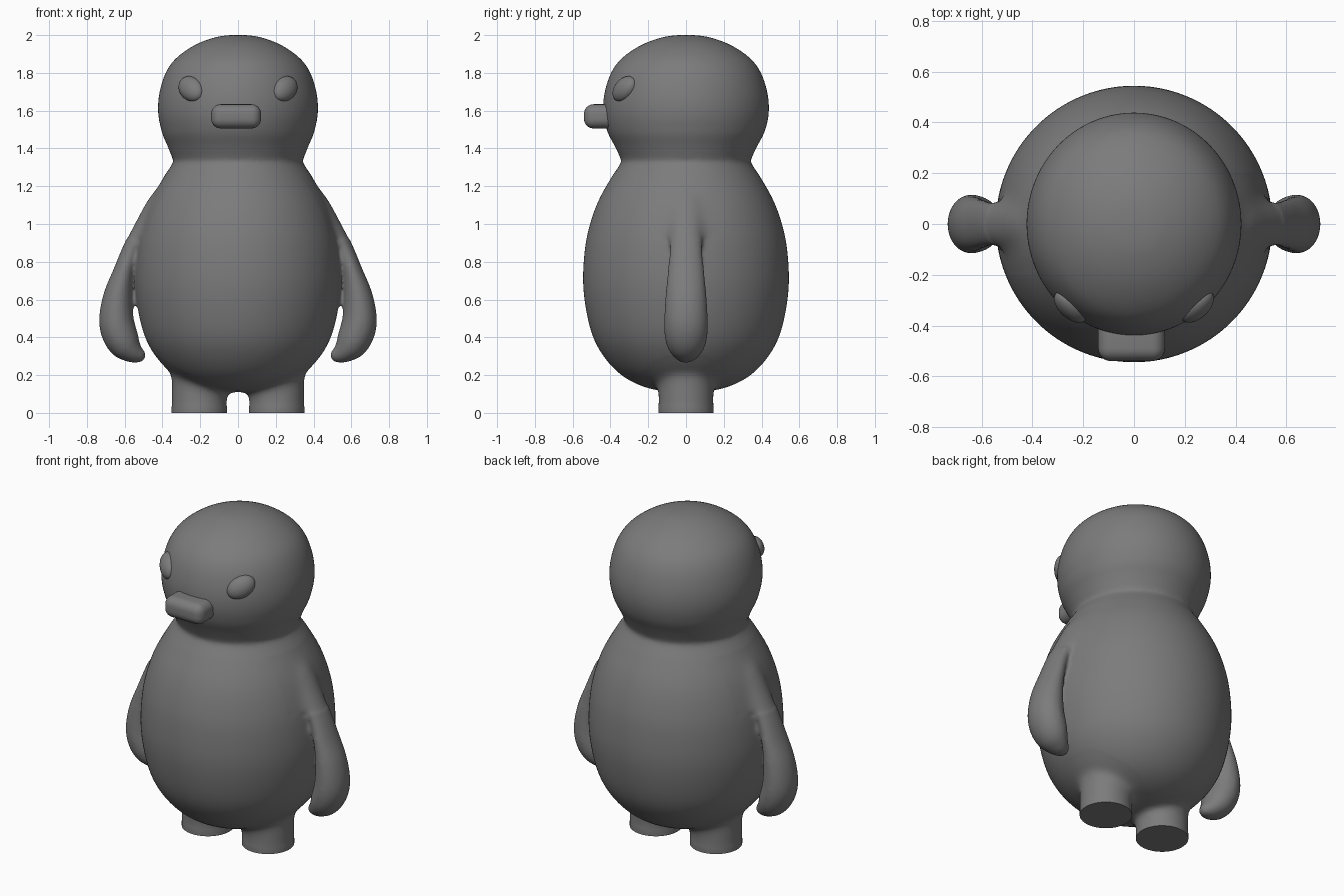
import bpy, bmesh
from math import sin, cos, pi, hypot
from mathutils import Vector, Matrix

if "Cube" in bpy.data.objects:
    bpy.data.objects.remove(bpy.data.objects["Cube"])

grey = bpy.data.materials.new("dark_grey")
grey.diffuse_color = (.2, .2, .2, 1)
grey.use_nodes = True
grey.node_tree.nodes["Principled BSDF"].inputs["Base Color"].default_value = grey.diffuse_color


def spline(pts, n):
    """Catmull-Rom curve through tuples of any length."""
    out = []
    for i in range(len(pts) - 1):
        a, b, c, d = (Vector(pts[max(0, min(len(pts) - 1, i + k))]) for k in (-1, 0, 1, 2))
        for j in range(n):
            t = j / n
            out.append(0.5 * (2 * b + (c - a) * t + (2 * a - 5 * b + 4 * c - d) * t ** 2
                              + (3 * b - a - 3 * c + d) * t ** 3))
    return out + [Vector(pts[-1])]


def skin(bm, rings):
    """Loft equal-sized rings, closing both ends."""
    loops = [[bm.verts.new(p) for p in r] for r in rings]
    n = len(loops[0])
    for a, b in zip(loops, loops[1:]):
        for i in range(n):
            j = (i + 1) % n
            bm.faces.new((a[i], a[j], b[j], b[i]))
    bm.faces.new(loops[0])
    bm.faces.new(loops[-1])


def finish(name, bm):
    bmesh.ops.recalc_face_normals(bm, faces=bm.faces)
    mesh = bpy.data.meshes.new(name)
    bm.to_mesh(mesh)
    bm.free()
    mesh.materials.append(grey)
    ob = bpy.data.objects.new(name, mesh)
    bpy.context.collection.objects.link(ob)
    return ob


def activate(ob):
    bpy.ops.object.select_all(action='DESELECT')
    ob.select_set(True)
    bpy.context.view_layer.objects.active = ob


def circle(n):
    return [(cos(2 * pi * i / n), sin(2 * pi * i / n)) for i in range(n)]


bm = bmesh.new()

# Body and head: one turned profile (radius, height), head slightly narrower in x
profile = [(0, .11), (.15, .12), (.265, .155), (.36, .215), (.44, .305), (.495, .41),
           (.53, .55), (.545, .70), (.535, .87), (.508, 1.0), (.465, 1.12), (.402, 1.235),
           (.353, 1.31), (.344, 1.338), (.376, 1.41), (.417, 1.49), (.438, 1.585),
           (.432, 1.69), (.397, 1.80), (.337, 1.88), (.232, 1.95), (.11, 1.992), (0, 2.002)]
rings = []
for r, z in spline(profile, 4):
    r = max(r, 0)
    sx = 1 - .035 * min(1, max(0, (z - 1.36) / .15))
    rings.append([(r * sx * c, r * s, z) for c, s in circle(96)])
skin(bm, rings)

# Arm path: x, z, half thickness, half width
arm = [(.33, 1.20, .06, .08), (.41, 1.11, .068, .095), (.485, 1.0, .057, .092),
       (.557, .88, .048, .085), (.603, .75, .056, .096), (.635, .62, .077, .108),
       (.644, .50, .091, .115), (.628, .42, .093, .114), (.595, .36, .084, .101),
       (.555, .322, .060, .075), (.522, .306, .042, .05), (.498, .302, .024, .028),
       (.488, .301, 0, 0)]
for s in (1, -1):
    path = spline(arm, 5)
    rings = []
    for i, (x, z, t, w) in enumerate(path):
        a, b = path[max(0, i - 1)], path[min(len(path) - 1, i + 1)]
        d = Vector((b[0] - a[0], b[1] - a[1])).normalized()
        t, w = max(t, 0), max(w, 0)
        rings.append([(s * (x - d.y * t * c), w * q, z + d.x * t * c) for c, q in circle(48)])
    skin(bm, rings)
    # Leg: round post, run below the floor and trimmed later
    skin(bm, [[(s * .205 + .147 * c, .147 * q, z) for c, q in circle(64)]
              for z in (-.08, .05, .18, .28)])

bmesh.ops.remove_doubles(bm, verts=bm.verts, dist=0.0003)
bmesh.ops.dissolve_degenerate(bm, edges=bm.edges, dist=0.0001)
body = finish("body", bm)

# Fuse body and limbs into one skin
mod = body.modifiers.new("fuse", 'REMESH')
mod.mode, mod.voxel_size = 'VOXEL', .0115
activate(body)
bpy.ops.object.modifier_apply(modifier=mod.name)

# Soften the hip and shoulder joints, then trim the soles flat
bm = bmesh.new()
bm.from_mesh(body.data)


def soften(verts, times):
    for _ in range(times):
        bmesh.ops.smooth_vert(bm, verts=verts, factor=.5, use_axis_x=True,
                              use_axis_y=True, use_axis_z=True)


soften(bm.verts[:], 3)
hips = [v for v in bm.verts if .04 < v.co.z < .3 and
        hypot(abs(v.co.x) - .205, v.co.y) < .24]
shoulders = [v for v in bm.verts if .92 < v.co.z < 1.25 and abs(v.co.x) > .3
             and abs(v.co.y) < .2]
soften(hips, 30)
soften(shoulders, 35)
cut = bmesh.ops.bisect_plane(bm, geom=bm.verts[:] + bm.edges[:] + bm.faces[:],
                             plane_co=(0, 0, 0), plane_no=(0, 0, 1), clear_inner=True)
bmesh.ops.holes_fill(bm, edges=[e for e in bm.edges if e.is_boundary], sides=0)
bmesh.ops.recalc_face_normals(bm, faces=bm.faces)
bm.to_mesh(body.data)
bm.free()
body.data.materials.clear()
body.data.materials.append(grey)
parts = [body]

# Eyes: flattened tilted ovals lying on the head
for side, s in (("left", 1), ("right", -1)):
    n = Vector((s * .58, -.77, .27)).normalized()
    l = Vector((s * .61, .61, .51))
    l = (l - n * l.dot(n)).normalized()
    basis = Matrix((l, n.cross(l), n)).transposed()
    bm = bmesh.new()
    bmesh.ops.create_uvsphere(bm, u_segments=24, v_segments=14, radius=1)
    for v in bm.verts:
        v.co = basis @ Vector((v.co.x * .086, v.co.y * .062, v.co.z * .045)) \
            + Vector((s * .248, -.325, 1.715))
    parts.append(finish(side + "_eye", bm))

# Beak: rounded block
bm = bmesh.new()
bmesh.ops.create_cube(bm, size=1)
for v in bm.verts:
    v.co = Vector((v.co.x * .264 - .01, v.co.y * .20 - .44, v.co.z * .128 + 1.57))
bmesh.ops.bevel(bm, geom=bm.edges[:], offset=.05, segments=6, profile=.5, affect='EDGES')
parts.append(finish("beak", bm))

for ob in parts:
    activate(ob)
    bpy.ops.object.shade_smooth_by_angle(angle=.9)
